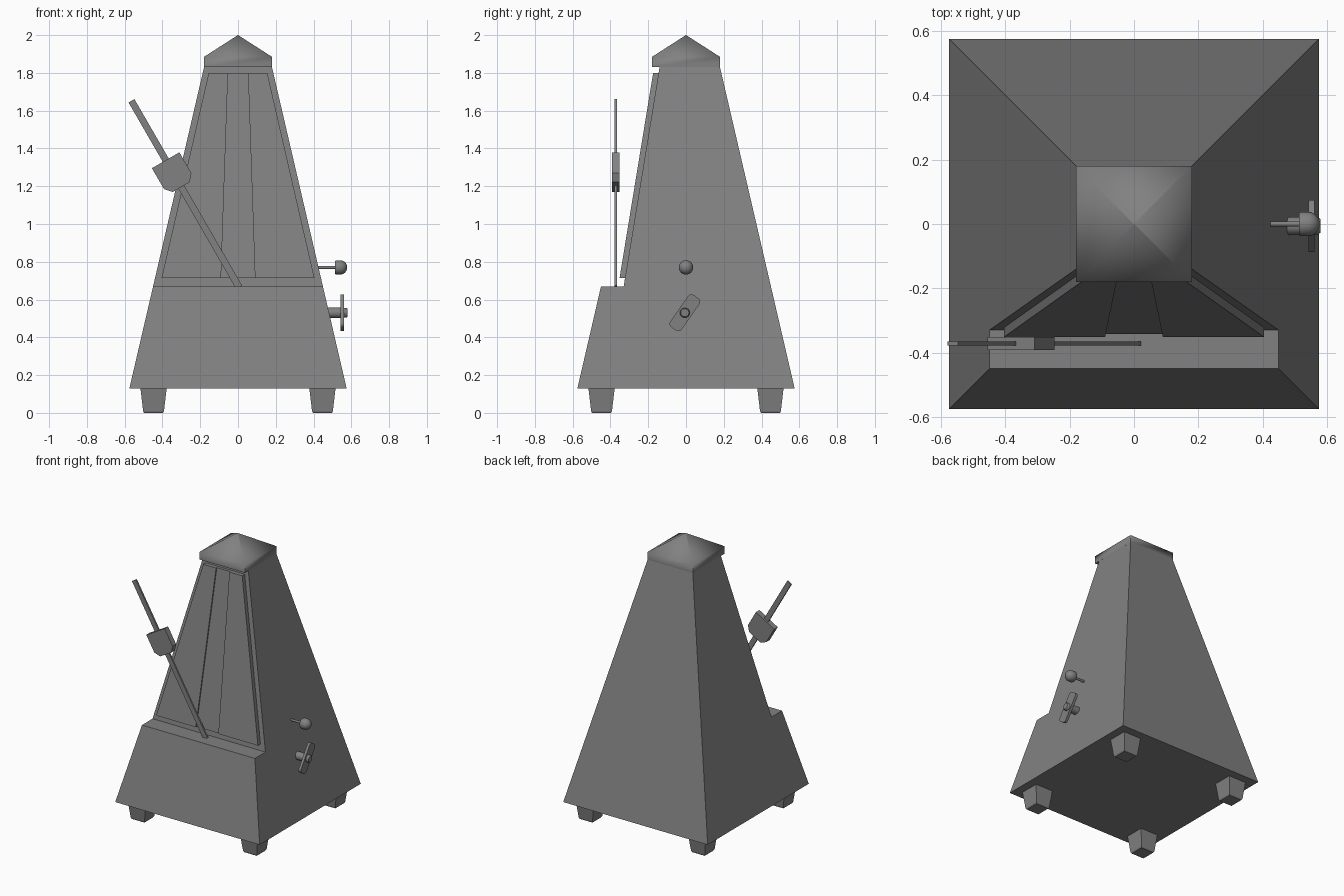
import bpy, bmesh
from math import radians, sin, cos, pi
from mathutils import Vector, Matrix

if "Cube" in bpy.data.objects:
    bpy.data.objects.remove(bpy.data.objects["Cube"])


def make(name, rings, smooth=0):
    """Skin a list of equal-length point loops, capping both ends."""
    bm = bmesh.new()
    loops = [[bm.verts.new(p) for p in r] for r in rings]
    n = len(loops[0])
    for a, b in zip(loops, loops[1:]):
        for i in range(n):
            j = (i + 1) % n
            bm.faces.new((a[i], a[j], b[j], b[i]))
    bm.faces.new(loops[0][::-1])
    bm.faces.new(loops[-1])
    bmesh.ops.recalc_face_normals(bm, faces=bm.faces)
    me = bpy.data.meshes.new(name)
    bm.to_mesh(me)
    bm.free()
    ob = bpy.data.objects.new(name, me)
    bpy.context.collection.objects.link(ob)
    me.materials.append(grey)
    if smooth:
        bpy.ops.object.select_all(action='DESELECT')
        ob.select_set(True)
        bpy.context.view_layer.objects.active = ob
        bpy.ops.object.shade_smooth_by_angle(angle=radians(smooth))
    return ob


# Dark grey finish for every part
grey = bpy.data.materials.new("dark_grey")
grey.diffuse_color = (0.22, 0.22, 0.22, 1)
grey.use_nodes = True
grey.node_tree.nodes["Principled BSDF"].inputs["Base Color"].default_value = grey.diffuse_color


def square(cx, cy, h, z):
    return [(cx + sx * h, cy + sy * h, z) for sx, sy in ((-1, -1), (1, -1), (1, 1), (-1, 1))]


def turned_x(name, y, z, profile, n=24):
    """Round part turned about an axis along x; profile is (x, radius)."""
    return make(name, [[(x, y + r * cos(2 * pi * i / n), z + r * sin(2 * pi * i / n))
                        for i in range(n)] for x, r in profile], 40)


# Tapered case with the front cut back above the ledge
def half_width(z):
    return 0.575 - 0.2324 * (z - 0.13)


side = [(-0.575, 0.13), (-0.45, 0.67), (-0.33, 0.67), (-0.14, 1.83), (0.18, 1.83), (0.575, 0.13)]
make("case", [[(s * half_width(z), y, z) for y, z in side] for s in (-1, 1)])

# Cap with a softly shaded pyramid top
make("cap", [square(0, 0, 0.18, 1.83), square(0, 0, 0.18, 1.885), square(0, 0, 0.0005, 2.0)], 58)

# Feet
for sx, nx in ((-1, "left"), (1, "right")):
    for sy, ny in ((-1, "front"), (1, "back")):
        c = (sx * 0.447, sy * 0.447)
        make(f"{ny}_{nx}_foot", [square(*c, 0.07, 0.135), square(*c, 0.055, 0.008), square(*c, 0.05, 0.0)])


# Front panel: two raised leaves either side of a slightly recessed strip
def front_panel(name, bottom, top, proud):
    def ring(d):
        return [(x, -0.33 + 0.1638 * (z - 0.67) - d, z) for x, z in
                ((bottom[0], 0.713), (bottom[1], 0.713), (top[1], 1.80), (top[0], 1.80))]
    make(name, [ring(-0.01), ring(proud)])


front_panel("left_panel", (-0.405, -0.09), (-0.155, -0.053), 0.029)
front_panel("right_panel", (0.09, 0.405), (0.053, 0.155), 0.029)
front_panel("scale_strip", (-0.09, 0.09), (-0.053, 0.053), 0.02)

# Swinging rod and sliding weight, tilted 30 degrees
tilt = Matrix.Rotation(radians(-30), 3, 'Y')


def tilted_plate(name, outline, centre, half_depth):
    make(name, [[tilt @ Vector((v, d, u)) + Vector(centre) for v, u in outline]
                for d in (-half_depth, half_depth)])


tilted_plate("pendulum_rod", [(-0.018, 0), (0.018, 0), (0.018, 1.14), (-0.018, 1.14)],
             (0.006, -0.372, 0.665), 0.006)
tilted_plate("pendulum_weight", [(-0.084, 0.072), (0.084, 0.072), (0.084, -0.055),
                                 (0.052, -0.092), (-0.052, -0.092), (-0.084, -0.055)],
             (-0.347, -0.372, 1.275), 0.02)

# Side stop knob: thin stem and domed head
turned_x("knob_stem", 0, 0.77, [(0.41, 0.008), (0.53, 0.008)], 12)
dome = [(0.54 + 0.038 * sin(a), max(0.038 * cos(a), 0.0005)) for a in [i * pi / 12 for i in range(7)]]
turned_x("knob_head", 0, 0.77, [(0.513, 0.034), (0.52, 0.038)] + dome)

# Winding key: shaft, rounded tilted grip and end boss
turned_x("key_shaft", -0.006, 0.53, [(0.46, 0.028), (0.55, 0.028)])
turned_x("key_boss", -0.006, 0.53, [(0.55, 0.026), (0.574, 0.026), (0.58, 0.021)])
grip = []
for k, (sx, sy) in enumerate(((1, 1), (-1, 1), (-1, -1), (1, -1))):
    for i in range(6):
        a = (k + i / 5) * pi / 2
        grip.append((sx * 0.082 + 0.022 * cos(a), sy * 0.015 + 0.022 * sin(a)))
ca, sa = cos(radians(55)), sin(radians(55))
make("key_grip", [[(x, -0.006 + u * ca - v * sa, 0.53 + u * sa + v * ca) for u, v in grip]
                  for x in (0.543, 0.562)], 40)
